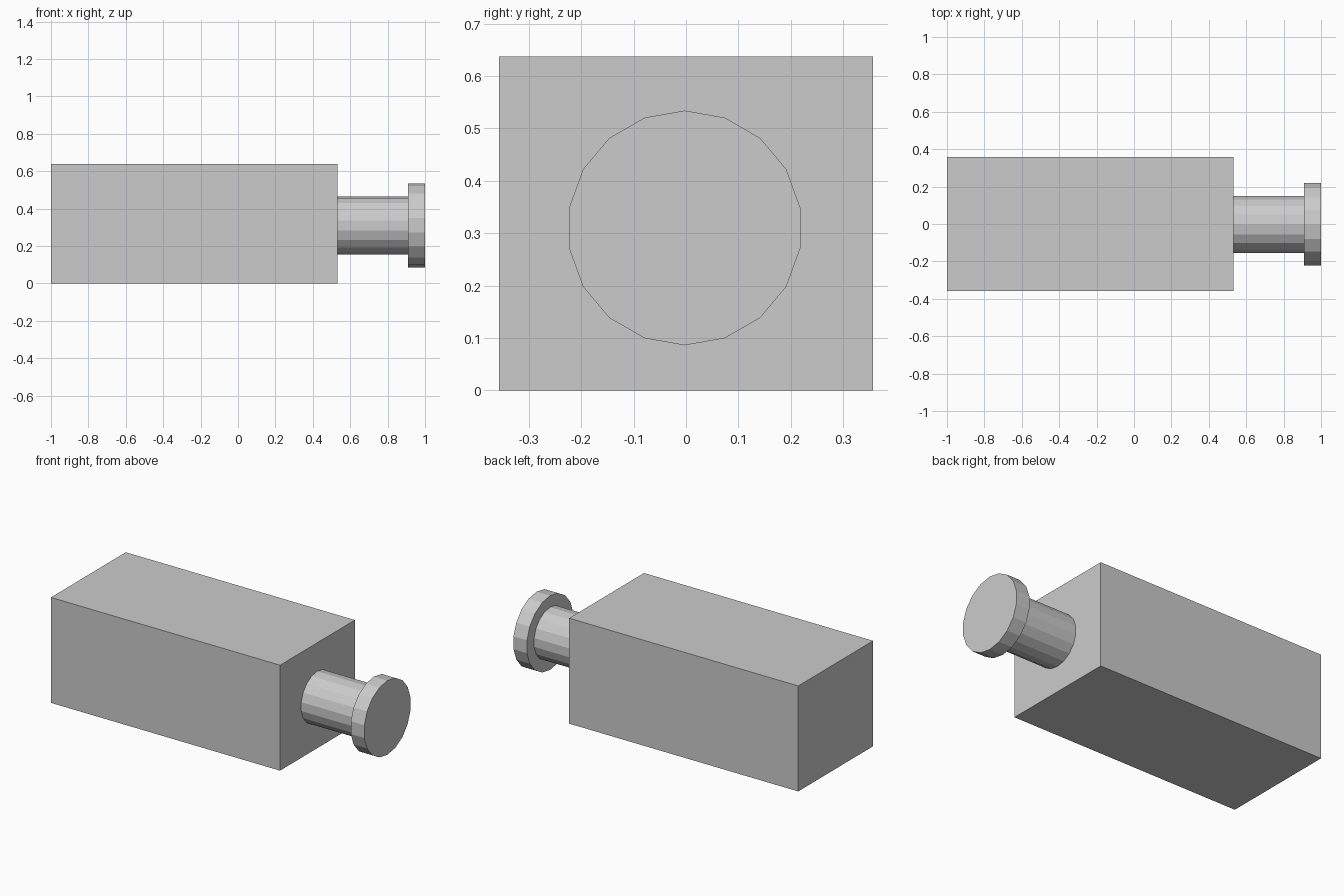
import bpy, bmesh
from math import sin, cos, tau

if "Cube" in bpy.data.objects:
    bpy.data.objects.remove(bpy.data.objects["Cube"])

SIDES = 18


def finish(name, bm):
    bmesh.ops.recalc_face_normals(bm, faces=bm.faces[:])
    mesh = bpy.data.meshes.new(name)
    bm.to_mesh(mesh)
    bm.free()
    obj = bpy.data.objects.new(name, mesh)
    bpy.context.collection.objects.link(obj)
    return obj


def box(name, lo, hi):
    bm = bmesh.new()
    bmesh.ops.create_cube(bm, size=1)
    for v in bm.verts:
        v.co = [(a + b) / 2 + c * (b - a) for a, b, c in zip(lo, hi, v.co)]
    return finish(name, bm)


def lathe_x(name, profile, cy, cz):
    """Closed solid turned around the x direction from (x, radius) points."""
    bm = bmesh.new()
    rings = [[bm.verts.new((x, cy + r * sin(tau * i / SIDES), cz + r * cos(tau * i / SIDES)))
              for i in range(SIDES)] for x, r in profile]
    for a, b in zip(rings, rings[1:]):
        for i in range(SIDES):
            j = (i + 1) % SIDES
            bm.faces.new((a[i], a[j], b[j], b[i]))
    bm.faces.new(rings[0])
    bm.faces.new(rings[-1])
    return finish(name, bm)


# Rectangular main block
box("body", (-1, -0.357, 0), (0.531, 0.357, 0.637))

# Neck with wider flat cap, its root slightly sunk into the body
lathe_x("knob", [(0.52, 0.155), (0.91, 0.155), (0.91, 0.224), (1.0, 0.224)], -0.0025, 0.31)
